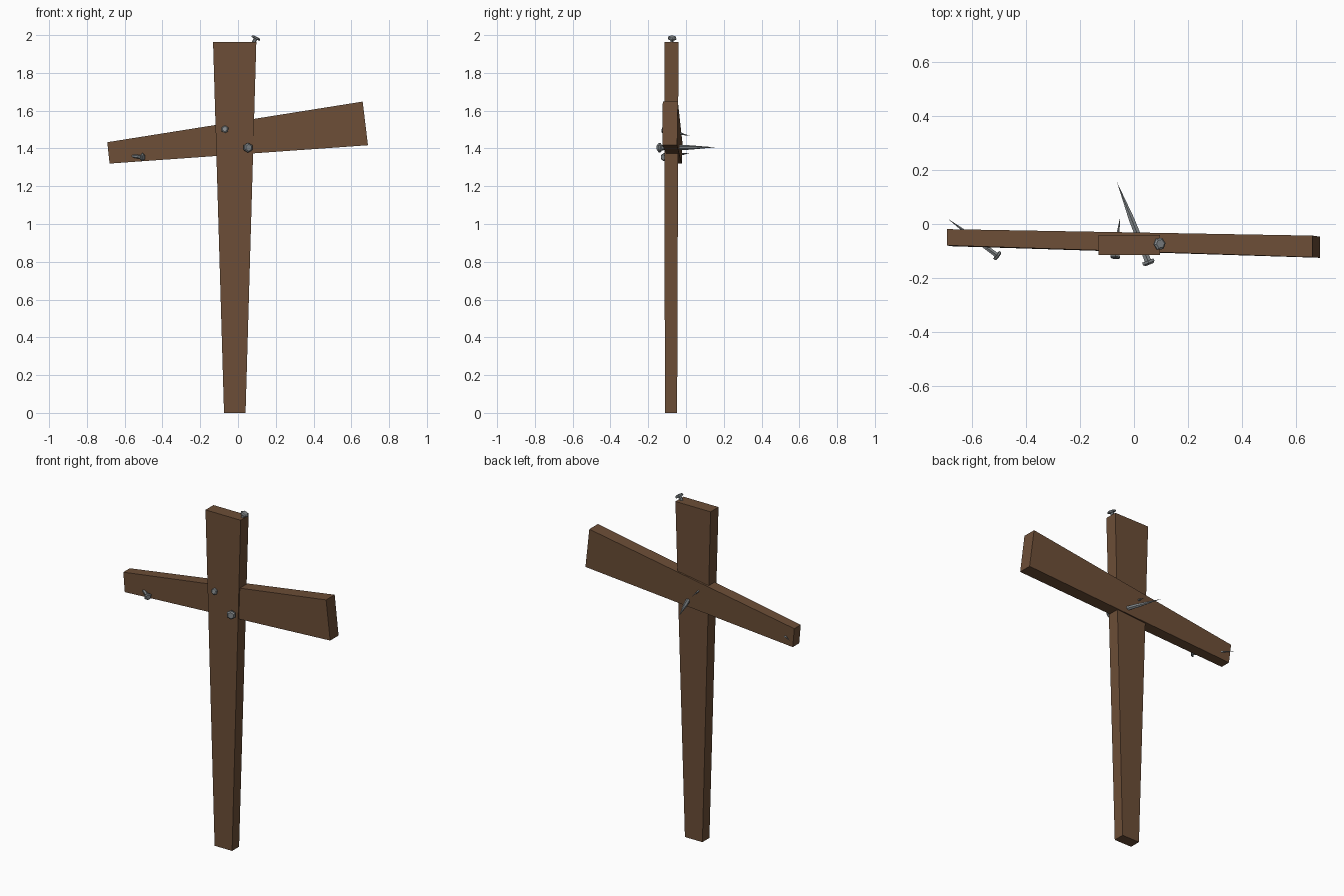
import bpy, bmesh
from mathutils import Vector, Matrix

if "Cube" in bpy.data.objects:
    bpy.data.objects.remove(bpy.data.objects["Cube"])


def material(name, rgb):
    m = bpy.data.materials.new(name)
    m.diffuse_color = (*rgb, 1)
    m.use_nodes = True
    m.node_tree.nodes["Principled BSDF"].inputs["Base Color"].default_value = m.diffuse_color
    return m


wood = material("brown_wood", (0.150, 0.076, 0.038))
iron = material("grey_iron", (0.23, 0.25, 0.26))


def finish(bm, name, mat):
    bmesh.ops.recalc_face_normals(bm, faces=bm.faces)
    mesh = bpy.data.meshes.new(name)
    bm.to_mesh(mesh)
    bm.free()
    mesh.materials.append(mat)
    ob = bpy.data.objects.new(name, mesh)
    bpy.context.collection.objects.link(ob)


def board(name, profile):
    """Tapered plank: front outline corners as (x, z, front_y, back_y)."""
    bm = bmesh.new()
    front = [bm.verts.new((x, f, z)) for x, z, f, b in profile]
    back = [bm.verts.new((x, b, z)) for x, z, f, b in profile]
    bm.faces.new(front)
    bm.faces.new(back[::-1])
    n = len(profile)
    for i in range(n):
        j = (i + 1) % n
        bm.faces.new((front[j], front[i], back[i], back[j]))
    finish(bm, name, mat=wood)


def nail(name, head, tip, shaft_r, head_r, thick, sides=6):
    """Nail with a flat bevelled head at 'head' and a point at 'tip'."""
    head, tip = Vector(head), Vector(tip)
    axis = tip - head
    length = axis.length
    # Radius along the axis, from head top to just before the point
    steps = [(0, head_r * 0.7), (thick * 0.4, head_r), (thick, head_r),
             (thick, shaft_r), (length * 0.55, shaft_r * 0.85)]
    bm = bmesh.new()
    rings = []
    for d, r in steps:
        ring = bmesh.ops.create_circle(bm, segments=sides, radius=r,
                                       matrix=Matrix.Translation((0, 0, d)))
        rings.append(ring["verts"])
    bm.faces.new(rings[0])
    for a, b in zip(rings, rings[1:]):
        for i in range(sides):
            j = (i + 1) % sides
            bm.faces.new((a[i], a[j], b[j], b[i]))
    point = bm.verts.new((0, 0, length))
    for i in range(sides):
        bm.faces.new((rings[-1][i], rings[-1][(i + 1) % sides], point))
    turn = axis.to_track_quat('Z', 'Y').to_matrix().to_4x4()
    bm.transform(Matrix.Translation(head) @ turn)
    finish(bm, name, iron)


# Upright post, wider at the top
board("post", [(-0.074, 0, -0.112, -0.047), (0.040, 0, -0.112, -0.047),
               (0.097, 1.963, -0.114, -0.040), (-0.132, 1.963, -0.114, -0.040)])

# Slanted crossbar, thicker and taller on the right
board("crossbar", [(-0.680, 1.320, -0.082, -0.022), (0.688, 1.417, -0.125, -0.047),
                   (0.660, 1.648, -0.123, -0.043), (-0.692, 1.433, -0.079, -0.019)])

# Nails
nail("long_nail", (0.057, -0.150, 1.404), (-0.063, 0.155, 1.406), 0.014, 0.026, 0.016)
nail("small_nail", (-0.070, -0.127, 1.503), (-0.052, 0.022, 1.466), 0.009, 0.020, 0.010)
nail("side_nail", (-0.500, -0.121, 1.353), (-0.689, 0.020, 1.376), 0.010, 0.021, 0.011)
nail("top_nail", (0.098, -0.073, 1.991), (0.015, -0.082, 1.830), 0.010, 0.024, 0.012)
